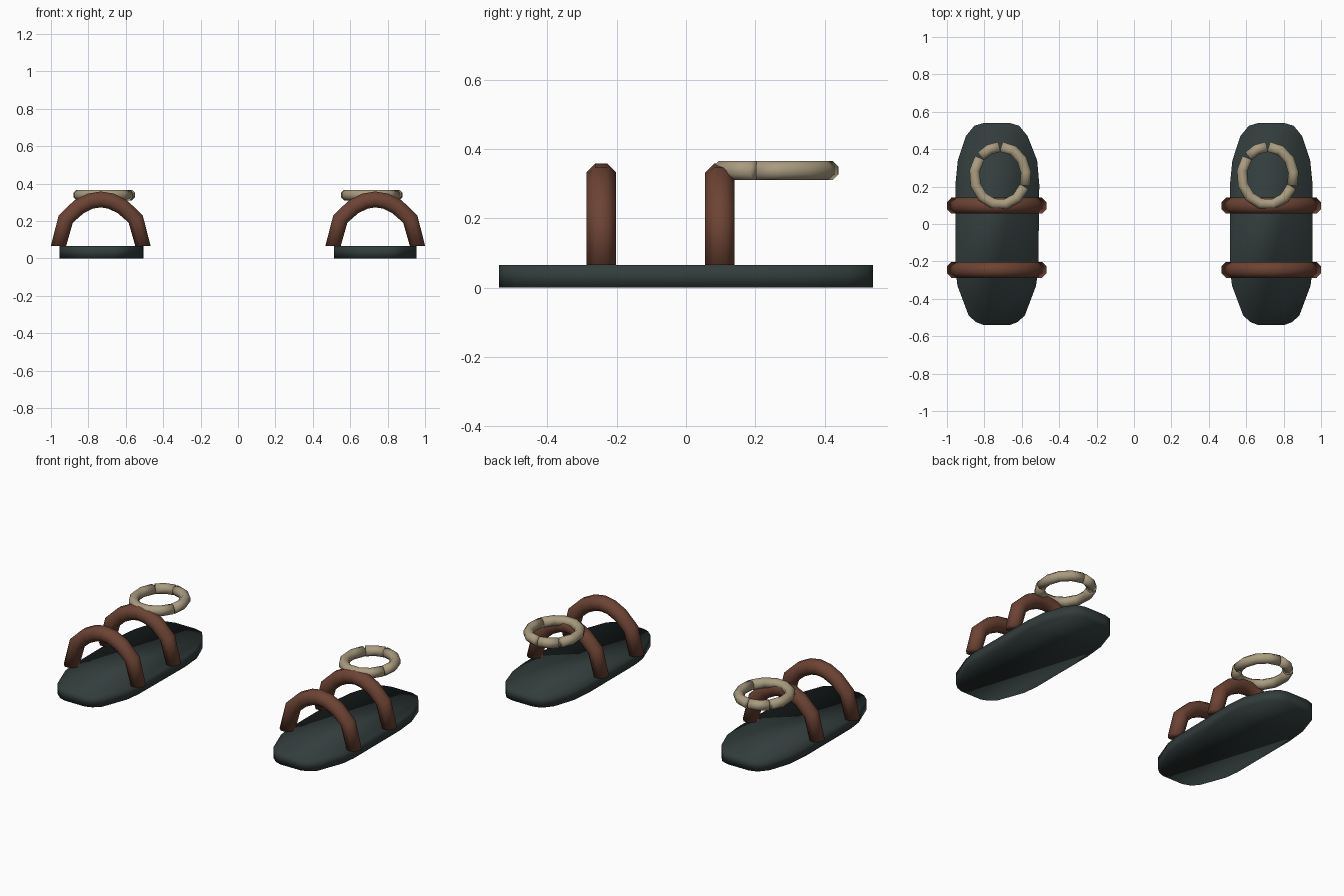
import bpy, bmesh, math
from mathutils import Vector

if "Cube" in bpy.data.objects:
    bpy.data.objects.remove(bpy.data.objects["Cube"])


def material(name, rgb):
    m = bpy.data.materials.new(name)
    m.diffuse_color = (*rgb, 1)
    m.use_nodes = True
    m.node_tree.nodes["Principled BSDF"].inputs["Base Color"].default_value = m.diffuse_color
    return m


DARK = material("dark slate", (0.032, 0.046, 0.045))
BROWN = material("brown leather", (0.15, 0.056, 0.034))
BEIGE = material("beige", (0.40, 0.33, 0.215))


def finish(bm, name, mat):
    bmesh.ops.recalc_face_normals(bm, faces=bm.faces)
    for f in bm.faces:
        f.smooth = True
    me = bpy.data.meshes.new(name)
    bm.to_mesh(me)
    bm.free()
    me.materials.append(mat)
    ob = bpy.data.objects.new(name, me)
    bpy.context.collection.objects.link(ob)
    return ob


def sole(name, cx, outline):
    """Flat plate extruded from an outline."""
    bm = bmesh.new()
    face = bm.faces.new([bm.verts.new((cx + x, y, 0)) for x, y in outline])
    ext = bmesh.ops.extrude_face_region(bm, geom=[face])
    for v in ext["geom"]:
        if isinstance(v, bmesh.types.BMVert):
            v.co.z = 0.065
    return finish(bm, name, DARK)


def tube(name, path, radius, mat, side, sides=8, floor=None):
    """Sweep a polygon along a planar path; side is the plane's normal."""
    bm = bmesh.new()
    path = [Vector(p) for p in path]
    side = Vector(side)
    rings = []
    for i, p in enumerate(path):
        d = (path[min(i + 1, len(path) - 1)] - path[max(i - 1, 0)]).normalized()
        n = d.cross(side)
        ring = []
        for k in range(sides):
            a = 2 * math.pi * (k + 0.5) / sides
            v = p + (n * math.cos(a) + side * math.sin(a)) * radius
            if floor is not None and i in (0, len(path) - 1):
                v.z = floor          # ends cut level on the sole
            ring.append(bm.verts.new(v))
        rings.append(ring)
    for a, b in zip(rings, rings[1:]):
        for k in range(sides):
            j = (k + 1) % sides
            bm.faces.new((a[k], a[j], b[j], b[k]))
    bm.faces.new(rings[0])
    bm.faces.new(rings[-1])
    return finish(bm, name, mat)


# half outline of the sole, heel to toe
HALF = [(0.07, -0.54), (0.11, -0.525), (0.15, -0.49), (0.21, -0.33), (0.221, -0.24),
        (0.221, 0.21), (0.208, 0.34), (0.165, 0.47), (0.12, 0.525), (0.07, 0.54)]
# half of the strap arch: offset from centre, height
ARCH = [(0.226, 0.065), (0.187, 0.21), (0.117, 0.275), (0.055, 0.306)]
arch = [(-x, z) for x, z in ARCH] + [(0, 0.315)] + ARCH[::-1]

for label, s in (("left", -1), ("right", 1)):
    cx = 0.734 * s
    outline = HALF + [(-x, y) for x, y in reversed(HALF)]
    if s < 0:   # inner edge slants slightly
        outline = [(x + (0.012 * (y + 0.35) if x > 0.2 else 0), y) for x, y in outline]
    sole(label + "_sole", cx, outline)

    # two arched straps over the foot
    for part, y in (("front_strap", -0.245), ("back_strap", 0.098)):
        tube(f"{label}_{part}", [(cx + x, y, z) for x, z in arch],
             0.046, BROWN, (0, 1, 0), floor=0.065)

    # ankle ring of three bent pieces
    for n, (a0, a1, steps) in enumerate(((-20, 88, 4), (92, 138, 2), (142, 338, 7))):
        pts = []
        for i in range(steps + 1):
            a = math.radians(a0 + (a1 - a0) * i / steps)
            pts.append((0.715 * s + 0.139 * math.cos(a), 0.258 + 0.155 * math.sin(a), 0.338))
        tube(f"{label}_ankle_ring_{n + 1}", pts, 0.030, BEIGE, (0, 0, 1))
